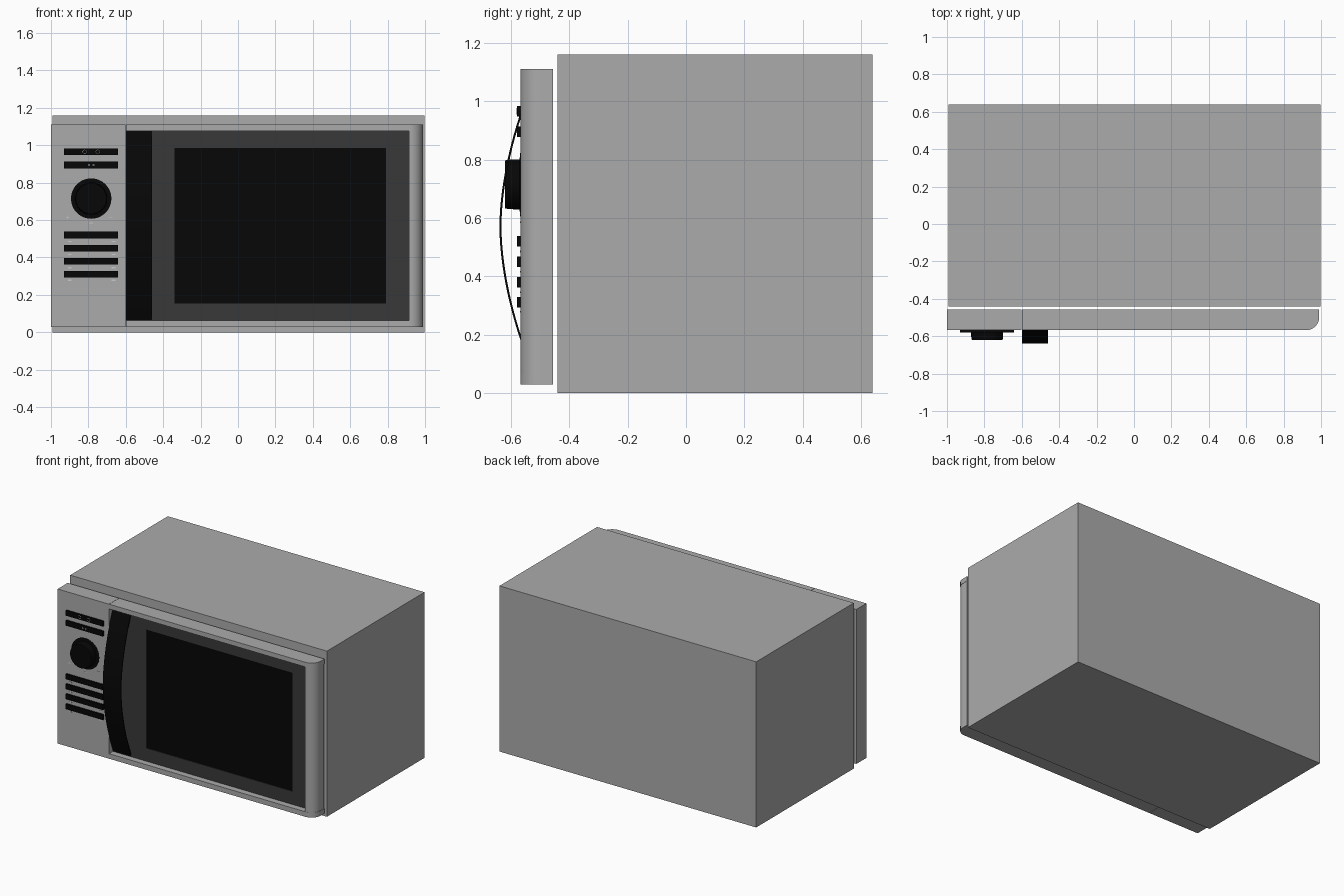
import bpy, bmesh
from math import sin, cos, pi

if "Cube" in bpy.data.objects:
    bpy.data.objects.remove(bpy.data.objects["Cube"])


def material(name, v):
    m = bpy.data.materials.new(name)
    m.diffuse_color = (v, v, v, 1)
    m.use_nodes = True
    m.node_tree.nodes["Principled BSDF"].inputs["Base Color"].default_value = m.diffuse_color
    return m


GREY = material("grey_metal", 0.41)
BLACK = material("black_plastic", 0.002)
DARK = material("dark_frame", 0.04)
PALE = material("pale_print", 0.6)


def finish(name, bm, mat=GREY, smooth=False):
    bmesh.ops.recalc_face_normals(bm, faces=bm.faces)
    me = bpy.data.meshes.new(name)
    bm.to_mesh(me)
    bm.free()
    ob = bpy.data.objects.new(name, me)
    bpy.context.collection.objects.link(ob)
    me.materials.append(mat)
    if smooth:
        bpy.ops.object.select_all(action='DESELECT')
        ob.select_set(True)
        bpy.context.view_layer.objects.active = ob
        bpy.ops.object.shade_smooth_by_angle(angle=0.6)
    return ob


def box(name, x, y, z, mat=GREY):
    bm = bmesh.new()
    bmesh.ops.create_cube(bm, size=1)
    for v in bm.verts:
        v.co = [(a + b) / 2 + c * (b - a) for c, (a, b) in zip(v.co, (x, y, z))]
    return finish(name, bm, mat)


def extrude(name, pts, vec, mat=GREY):
    bm = bmesh.new()
    face = bm.faces.new([bm.verts.new(p) for p in pts])
    new = bmesh.ops.extrude_face_region(bm, geom=[face], use_keep_orig=True)
    bmesh.ops.translate(bm, vec=vec, verts=[g for g in new["geom"] if isinstance(g, bmesh.types.BMVert)])
    return finish(name, bm, mat, True)


def lathe(name, cx, cz, profile, n=48, mat=GREY):
    """Turn (radius, y) pairs around an axis parallel to y; closes both ends."""
    bm = bmesh.new()
    rings = [[bm.verts.new((cx + r * cos(2 * pi * i / n), y, cz + r * sin(2 * pi * i / n)))
              for i in range(n)] for r, y in profile]
    for a, b in zip(rings, rings[1:]):
        for i in range(n):
            bm.faces.new((a[i], a[(i + 1) % n], b[(i + 1) % n], b[i]))
    bm.faces.new(rings[0])
    bm.faces.new(rings[-1])
    return finish(name, bm, mat, True)


def rounded_plan(x0, x1, y0, y1, r, z):
    """Rectangle in plan with the front right corner rounded."""
    arc = [(x1 - r + r * sin(t), y0 + r - r * cos(t), z) for t in [pi / 2 * i / 12 for i in range(13)]]
    return [(x0, y0, z)] + arc + [(x1, y1, z), (x0, y1, z)]


BACK, FRONT, PANE = -0.457, -0.568, -0.525

# Oven body and control panel
box("body", (-0.992, 0.997), (-0.44, 0.64), (0, 1.16))
box("control_panel", (-1.0, -0.602), (FRONT, BACK), (0.028, 1.11))

# Door: top and bottom rails, rounded end post, rear plate
for name, z0, z1 in (("door_bottom_rail", 0.028, 0.063), ("door_top_rail", 1.077, 1.11)):
    extrude(name, rounded_plan(-0.6, 0.99, FRONT, BACK, 0.07, z0), (0, 0, z1 - z0))
extrude("door_end_post", rounded_plan(0.915, 0.988, FRONT + 0.001, BACK, 0.068, 0.063), (0, 0, 1.014))
box("door_back_plate", (-0.6, 0.915), (-0.475, BACK), (0.063, 1.077))

# Sunken door pane: strip behind the handle, window frame and glass
FY = (PANE, -0.475)
box("handle_backing", (-0.6, -0.46), FY, (0.063, 1.077), DARK)
box("frame_left", (-0.46, -0.34), FY, (0.063, 1.077), DARK)
box("frame_right", (0.79, 0.915), FY, (0.063, 1.077), DARK)
box("frame_bottom", (-0.34, 0.79), FY, (0.063, 0.155), DARK)
box("frame_top", (-0.34, 0.79), FY, (0.985, 1.077), DARK)
box("window_glass", (-0.34, 0.79), (PANE + 0.004, -0.475), (0.155, 0.985), BLACK)

# Bowed handle strip, its ends meeting the pane
zs = [0.065 + 1.01 * i / 32 for i in range(33)]
bow = [(-0.64 + 0.115 * (abs(z - 0.57) / 0.505) ** 1.8, z) for z in zs]
outline = [(-0.6, y, z) for y, z in bow] + [(-0.6, y + 0.007, z) for y, z in reversed(bow)]
extrude("handle", outline, (0.14, 0, 0), BLACK)

# Button bars
for i, z in enumerate((0.965, 0.895, 0.52, 0.45, 0.38, 0.31)):
    box(f"button_bar_{i + 1}", (-0.93, -0.642), (-0.58, FRONT), (z - 0.018, z + 0.018), BLACK)

# Dial on a flat printed disc
lathe("dial", -0.785, 0.715, [(0.108, FRONT), (0.108, -0.5695), (0.086, -0.5705), (0.085, -0.61),
                              (0.082, -0.62)], mat=BLACK)

# Small printed marks: plus, minus, rings and ticks
def mark(name, x, z, w, h, y=FRONT):
    box(name, (x - w / 2, x + w / 2), (y - 0.001, y), (z - h / 2, z + h / 2), PALE)


mark("plus_bar", -0.91, 0.615, 0.02, 0.004)
mark("plus_stem", -0.91, 0.615, 0.004, 0.02)
mark("minus_bar", -0.68, 0.615, 0.02, 0.004)
mark("dial_tick", -0.785, 0.585, 0.018, 0.004)
for i, z in enumerate((0.485, 0.415, 0.345, 0.278)):
    for side, x in (("left", -0.9), ("right", -0.665)):
        mark(f"button_tick_{side}_{i + 1}", x, z, 0.02, 0.006)
for i, x in enumerate((-0.82, -0.75)):
    bpy.ops.mesh.primitive_torus_add(location=(x, -0.58, 0.965), rotation=(pi / 2, 0, 0), major_radius=0.01,
                                     minor_radius=0.0015, major_segments=20, minor_segments=6)
    ring = bpy.context.object
    ring.name = f"button_ring_{i + 1}"
    ring.data.materials.append(PALE)
    mark(f"button_dash_{i + 1}", -0.785 + (i - 0.5) * 0.024, 0.895, 0.012, 0.006, -0.58)
